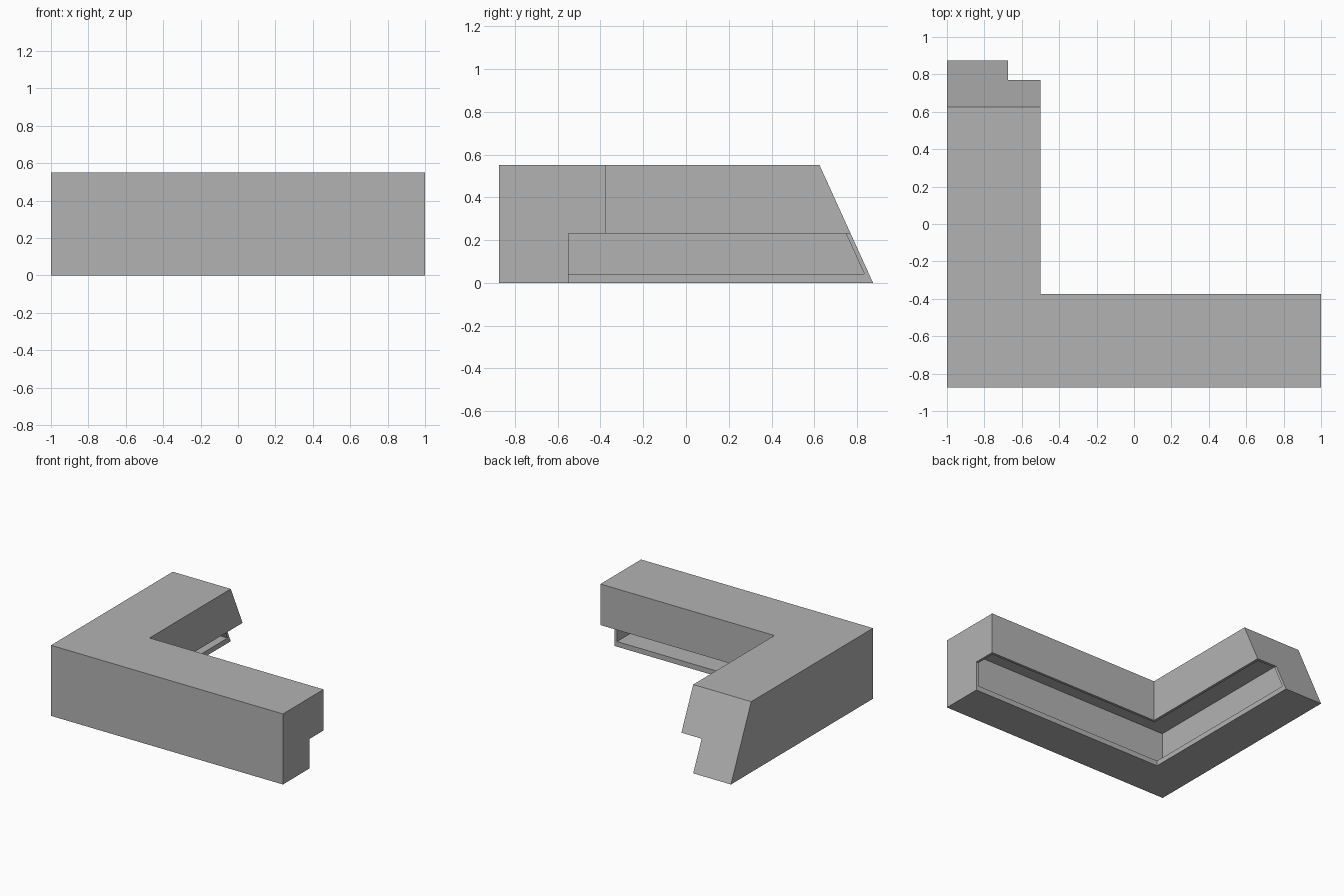
import bpy
import bmesh

if "Cube" in bpy.data.objects:
    bpy.data.objects.remove(bpy.data.objects["Cube"], do_unlink=True)

HEIGHT = 0.55
SLOPE = 0.25 / HEIGHT      # lean of the back end
WALL = 0.02                # shell thickness


def corner_sweep(name, profile, inset):
    """Sweep (offset from outer wall, height) points around the L corner."""
    bm = bmesh.new()
    stations = (
        lambda o, z: (1 - inset, -0.875 + o, z),
        lambda o, z: (-1 + o, -0.875 + o, z),
        lambda o, z: (-1 + o, 0.875 - inset * 1.1 - SLOPE * z, z),
    )
    rings = [[bm.verts.new(place(o, z)) for o, z in profile] for place in stations]
    count = len(profile)
    for a, b in zip(rings, rings[1:]):
        for i in range(count):
            j = (i + 1) % count
            bm.faces.new((a[i], a[j], b[j], b[i]))
    bm.faces.new(rings[0])
    bm.faces.new(rings[-1][::-1])
    bmesh.ops.recalc_face_normals(bm, faces=bm.faces)
    mesh = bpy.data.meshes.new(name)
    bm.to_mesh(mesh)
    bm.free()
    obj = bpy.data.objects.new(name, mesh)
    bpy.context.collection.objects.link(obj)
    return obj


# Counter body: narrow base under an overhanging top
counter = corner_sweep("corner_counter", [
    (0, 0), (0, HEIGHT), (0.5, HEIGHT), (0.5, 0.23), (0.325, 0.23), (0.325, 0)], 0)

# Hollow storage space, open along the inner side below the overhang
hollow = corner_sweep("storage_cutter", [
    (WALL, 0.04), (WALL, 0.51), (0.5 - WALL, 0.51), (0.5 - WALL, 0.04)], WALL)
hollow.hide_render = True

cut = counter.modifiers.new("storage_space", "BOOLEAN")
cut.operation = "DIFFERENCE"
cut.solver = "EXACT"
cut.object = hollow
bpy.context.view_layer.objects.active = counter
bpy.ops.object.modifier_apply(modifier=cut.name)
bpy.data.objects.remove(hollow, do_unlink=True)

# Plain grey finish
grey = bpy.data.materials.new("plain_grey")
grey.use_nodes = True
colour = (0.45, 0.45, 0.45, 1)
grey.diffuse_color = colour
grey.node_tree.nodes["Principled BSDF"].inputs["Base Color"].default_value = colour
counter.data.materials.clear()
counter.data.materials.append(grey)
